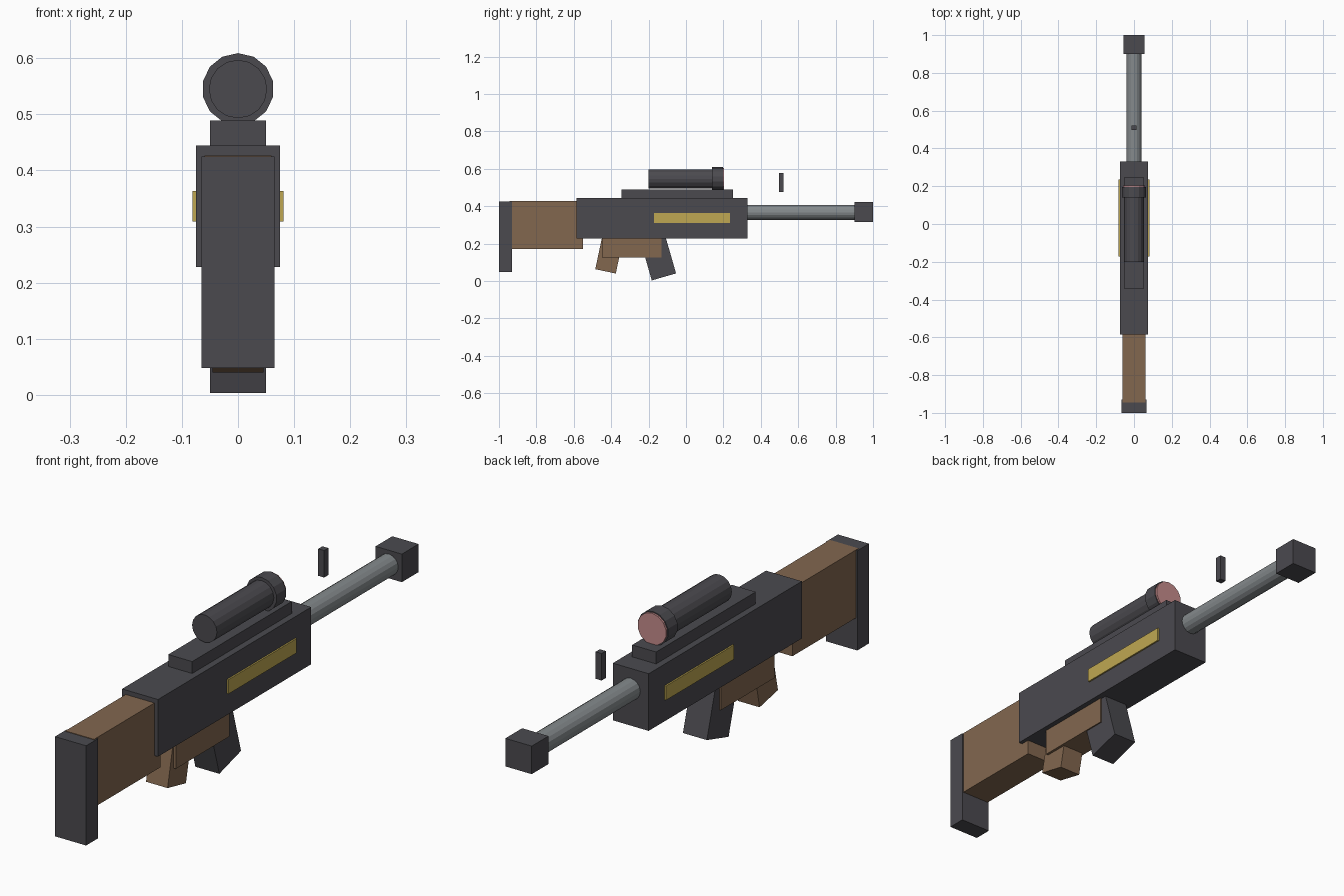
import bpy, math
from mathutils import Matrix

if "Cube" in bpy.data.objects:
    bpy.data.objects.remove(bpy.data.objects["Cube"])


def material(name, rgb):
    m = bpy.data.materials.new(name)
    m.diffuse_color = (*rgb, 1)
    m.use_nodes = True
    m.node_tree.nodes["Principled BSDF"].inputs["Base Color"].default_value = m.diffuse_color
    return m


DARK = material("dark_grey", (0.070, 0.068, 0.078))
WOOD = material("brown_wood", (0.225, 0.136, 0.078))
STEEL = material("steel_grey", (0.23, 0.25, 0.26))
GOLD = material("gold", (0.52, 0.39, 0.085))
GLASS = material("pink_glass", (0.56, 0.26, 0.26))


def add_mesh(name, verts, faces, mat):
    me = bpy.data.meshes.new(name)
    me.from_pydata(verts, [], faces)
    me.materials.append(mat)
    ob = bpy.data.objects.new(name, me)
    bpy.context.collection.objects.link(ob)
    return ob


def extrude_side(name, half_w, outline, mat):
    """Side outline (y, z), counter-clockwise seen from +x, extruded across x."""
    n = len(outline)
    verts = [(s * half_w, y, z) for s in (-1, 1) for y, z in outline]
    faces = [tuple(reversed(range(n))), tuple(range(n, 2 * n))]
    faces += [(i, (i + 1) % n, n + (i + 1) % n, n + i) for i in range(n)]
    return add_mesh(name, verts, faces, mat)


def box(name, half_w, y0, y1, z0, z1, mat):
    return extrude_side(name, half_w, [(y0, z0), (y1, z0), (y1, z1), (y0, z1)], mat)


def tilted_box(name, half_w, corner, width, height, angle, mat):
    """Box leaning in the side plane, placed by its lower rear corner."""
    c, s = math.cos(math.radians(angle)), math.sin(math.radians(angle))
    pts = [(0, 0), (width, 0), (width, height), (0, height)]
    return extrude_side(name, half_w, [(corner[0] + a * c - b * s,
                                        corner[1] + a * s + b * c) for a, b in pts], mat)


def tube(name, r, y0, y1, z, sides, mat):
    """Solid cylinder lying along y, with one vertex at the top."""
    ring = [(r * math.sin(2 * math.pi * i / sides),
             z + r * math.cos(2 * math.pi * i / sides)) for i in range(sides)]
    verts = [(x, y, h) for y in (y0, y1) for x, h in ring]
    faces = [tuple(range(sides)), tuple(reversed(range(sides, 2 * sides)))]
    faces += [(i, sides + i, sides + (i + 1) % sides, (i + 1) % sides)
              for i in range(sides)]
    return add_mesh(name, verts, faces, mat)


# Body and shoulder stock
box("receiver", 0.075, -0.585, 0.33, 0.228, 0.444, DARK)
box("stock", 0.06, -0.945, -0.55, 0.17, 0.427, WOOD)
box("butt_plate", 0.065, -1.0, -0.93, 0.048, 0.425, DARK)

# Barrel, muzzle and floating front sight
tube("barrel", 0.04, 0.30, 0.92, 0.367, 16, STEEL)
box("muzzle", 0.055, 0.90, 1.0, 0.315, 0.421, DARK)
box("front_sight", 0.0125, 0.497, 0.522, 0.475, 0.577, DARK)

# Scope on its rail
box("scope_rail", 0.05, -0.345, 0.25, 0.43, 0.489, DARK)
tube("scope_tube", 0.052, -0.2, 0.18, 0.545, 16, DARK)
tube("scope_ring", 0.064, 0.14, 0.197, 0.545, 14, DARK)
tube("scope_lens", 0.06, 0.196, 0.204, 0.545, 14, GLASS)

# Gold side plates
for side, label in ((1, "right"), (-1, "left")):
    plate = box(label + "_gold_plate", 0.004, -0.172, 0.235, 0.309, 0.363, GOLD)
    plate.data.transform(Matrix.Translation((side * 0.077, 0, 0)))

# Underside: wooden block, leaning grip and magazine
box("lower_block", 0.055, -0.45, -0.13, 0.125, 0.24, WOOD)
tilted_box("grip", 0.045, (-0.485, 0.063), 0.112, 0.19, -12, WOOD)
tilted_box("magazine", 0.05, (-0.183, 0.003), 0.135, 0.26, 16, DARK)
